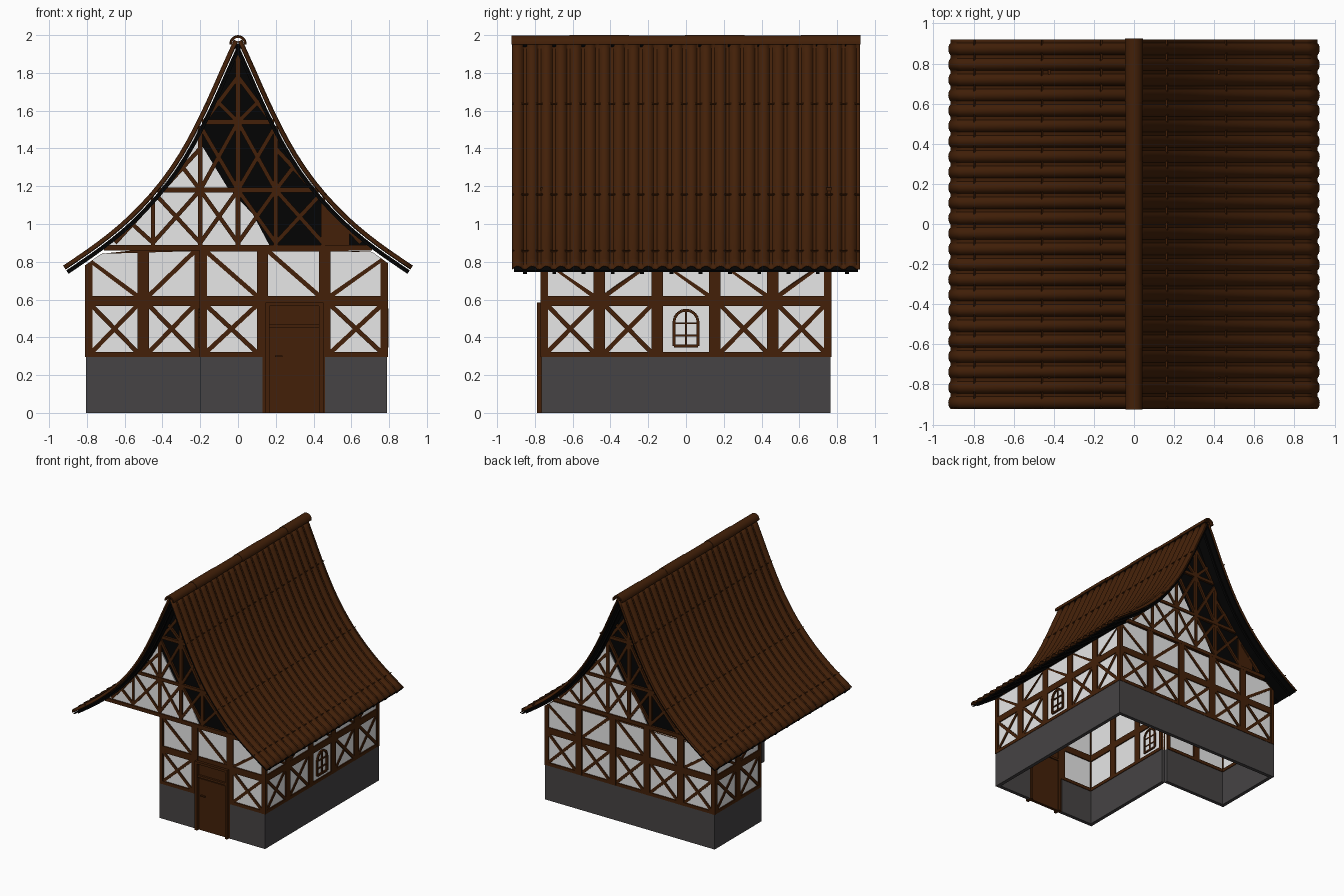
import bpy, bmesh, math
from mathutils import Matrix, Vector

if "Cube" in bpy.data.objects:
    bpy.data.objects.remove(bpy.data.objects["Cube"])


def material(name, rgb):
    m = bpy.data.materials.new(name)
    m.diffuse_color = (*rgb, 1)
    m.use_nodes = True
    m.node_tree.nodes["Principled BSDF"].inputs["Base Color"].default_value = m.diffuse_color
    return m


TIMBER = material("timber brown", (0.056, 0.0145, 0.0025))
TILE = material("roof tile brown", (0.055, 0.0143, 0.0025))
WHITE = material("plaster white", (0.8, 0.8, 0.8))
STONE = material("stone grey", (0.061, 0.057, 0.058))
BLACK = material("dark roof lining", (0.0012, 0.0012, 0.0012))
ID = Matrix.Identity(4)


def finish(name, bm, mat, smooth=False):
    bmesh.ops.recalc_face_normals(bm, faces=bm.faces)
    me = bpy.data.meshes.new(name)
    bm.to_mesh(me)
    bm.free()
    me.materials.append(mat)
    ob = bpy.data.objects.new(name, me)
    bpy.context.collection.objects.link(ob)
    if smooth:
        bpy.ops.object.select_all(action='DESELECT')
        ob.select_set(True)
        bpy.context.view_layer.objects.active = ob
        bpy.ops.object.shade_smooth_by_angle(angle=math.radians(40))
    return ob


def prism(bm, M, poly, d0, d1):
    """Extrude a (u, z) polygon between two depths in the frame M."""
    a = [bm.verts.new(M @ Vector((u, d0, z))) for u, z in poly]
    b = [bm.verts.new(M @ Vector((u, d1, z))) for u, z in poly]
    n = len(poly)
    bm.faces.new(a)
    bm.faces.new(b[::-1])
    for i in range(n):
        bm.faces.new((a[i], b[i], b[(i + 1) % n], a[(i + 1) % n]))


def rect(bm, M, u0, u1, z0, z1, d0, d1):
    prism(bm, M, [(u0, z0), (u1, z0), (u1, z1), (u0, z1)], d0, d1)


def bar(bm, M, a, b, w, d0, d1):
    a, b = Vector(a), Vector(b)
    t = (b - a).normalized() * w / 2
    s = Vector((-t.y, t.x))
    prism(bm, M, [a + s, a - s, b - s, b + s], d0, d1)


# ---- timber-framed walls on an L-shaped plan ----
def window(bm, M, u):
    r, spring, low = 0.064, 0.48, 0.355
    arch = [(u + r * math.cos(math.pi * i / 8), spring + r * math.sin(math.pi * i / 8)) for i in range(9)]
    pts = [(u + r, low)] + arch + [(u - r, low)]
    for a, b in zip(pts, pts[1:] + pts[:1]):
        bar(bm, M, a, b, 0.015, -0.035, 0.008)
    bar(bm, M, (u, low), (u, spring + r), 0.009, -0.03, 0.004)
    for z in (0.41, 0.475):
        bar(bm, M, (u - r, z), (u + r, z), 0.009, -0.03, 0.004)


def under_eave(bm):
    """Lower anything that would poke through the roof near the eaves."""
    for v in bm.verts:
        v.co.z = min(v.co.z, 0.86 - (abs(v.co.x) - 0.70) * 0.72 if abs(v.co.x) > 0.69 else 9)


def wall(name, p0, p1, lower, upper):
    p0, p1 = Vector((*p0, 0)), Vector((*p1, 0))
    L = (p1 - p0).length
    u = (p1 - p0) / L
    M = Matrix(((u.x, u.y, 0, p0.x), (u.y, -u.x, 0, p0.y), (0, 0, 1, 0), (0, 0, 0, 1)))
    n = len(lower)
    s = L / n
    wood, plaster, base = bmesh.new(), bmesh.new(), bmesh.new()
    rect(wood, M, 0, L, 0.565, 0.62, -0.035, 0.003)
    cuts = [0, 0.08, L - 0.08, L]
    for c0, c1 in zip(cuts, cuts[1:]):
        rect(wood, M, c0, c1, 0.855, 0.89, -0.035, 0.003)
        rect(plaster, M, c0, c1, 0.6, 0.88, -0.025, -0.006)
    for i in range(n + 1):
        c = i * s
        rect(wood, M, max(c - 0.03, 0), min(c + 0.03, L), 0.295, 0.86, -0.035, 0.004)
    for i in range(n):
        a, b = i * s + 0.025, (i + 1) * s - 0.025
        if lower[i] != "D":
            rect(plaster, M, i * s, (i + 1) * s, 0.295, 0.6, -0.025, -0.006)
            rect(base, M, i * s, (i + 1) * s, 0, 0.296, -0.03, 0)
            rect(wood, M, a, b, 0.295, 0.322, -0.035, 0.003)
        if lower[i] == "X":
            bar(wood, M, (a, 0.315), (b, 0.575), 0.024, -0.02, 0.001)
            bar(wood, M, (a, 0.575), (b, 0.315), 0.024, -0.02, 0.002)
        if lower[i] == "W":
            window(wood, M, (a + b) / 2)
        za, zb = (0.86, 0.615) if upper[i] == "\\" else (0.615, 0.86)
        bar(wood, M, (a, za), (b, zb), 0.024, -0.02, 0.001)
    under_eave(wood)
    under_eave(plaster)
    finish(name + "_timbers", wood, TIMBER)
    finish(name + "_plaster", plaster, WHITE)
    finish(name + "_stone_base", base, STONE)


X0, X1, XC, Y1, YC = -0.805, 0.79, -0.2, 0.765, 0.14
wall("front_wall", (XC, -Y1), (X1, -Y1), "XDX", "\\\\/")
wall("right_wall", (X1, -Y1), (X1, Y1), "XXWXX", "\\/\\\\/")
wall("back_wall", (X1, Y1), (X0, Y1), "XXXXX", "\\/\\\\/")
wall("left_wall", (X0, Y1), (X0, YC), "XX", "\\/")
wall("recess_front_wall", (X0, YC), (XC, YC), "XX", "\\/")
wall("recess_side_wall", (XC, YC), (XC, -Y1), "WXX", "\\\\/")

# ---- door ----
bm = bmesh.new()
rect(bm, ID, 0.13, 0.46, 0, 0.6, -0.765, -0.74)
for x in (0.145, 0.43):
    rect(bm, ID, x, x + 0.022, 0, 0.58, -0.79, -0.73)
rect(bm, ID, 0.145, 0.452, 0.565, 0.585, -0.79, -0.73)
rect(bm, ID, 0.167, 0.43, 0.45, 0.468, -0.782, -0.73)
rect(bm, ID, 0.175, 0.425, 0.015, 0.44, -0.772, -0.74)
rect(bm, ID, 0.195, 0.235, 0.295, 0.305, -0.785, -0.77)
finish("door", bm, TIMBER)

# ---- roof profile (right half, ridge to eave), smoothed ----
KNOTS = [Vector(p) for p in ((0.02, 1.975), (0.09, 1.82), (0.17, 1.64), (0.265, 1.45), (0.36, 1.295),
                             (0.465, 1.16), (0.58, 1.04), (0.69, 0.945), (0.80, 0.863), (0.925, 0.778))]
PROFILE = []
for i in range(9):
    p0, p1, p2, p3 = KNOTS[max(i - 1, 0)], KNOTS[i], KNOTS[i + 1], KNOTS[min(i + 2, 9)]
    for t in (0, 0.5):
        PROFILE.append(0.5 * (2 * p1 + (p2 - p0) * t + (2 * p0 - 5 * p1 + 4 * p2 - p3) * t * t
                              + (3 * p1 - p0 - 3 * p2 + p3) * t ** 3))
PROFILE.append(KNOTS[-1])
LAST = len(PROFILE) - 1


def off(i, d):
    t = PROFILE[min(i + 1, LAST)] - PROFILE[max(i - 1, 0)]
    return PROFILE[i] + Vector((-t.y, t.x)).normalized() * d


def slope_strip(bm, side, o0, o1, y0, y1):
    for i in range(LAST):
        q = [off(i, o0), off(i + 1, o0), off(i + 1, o1), off(i, o1)]
        prism(bm, ID, [(side * p.x, p.y) for p in q], y0, y1)


# ribbed tiles running down each slope
HALF, RIBS, STEP = 0.92, 24, 8
for side, label in ((1, "right"), (-1, "left")):
    bm = bmesh.new()
    grid = []
    for i in range(LAST + 1):
        row = []
        for j in range(RIBS * STEP + 1):
            f = (j % STEP) / STEP
            h = 0.019 * math.sin(math.pi * f / 0.75) ** 0.7 if 0 < f < 0.75 else 0
            p = off(i, -0.02 + h)
            row.append(bm.verts.new((side * p.x, -HALF + 2 * HALF * j / (RIBS * STEP), p.y)))
        grid.append(row)
    for r0, r1 in zip(grid, grid[1:]):
        for j in range(RIBS * STEP):
            bm.faces.new((r0[j], r0[j + 1], r1[j + 1], r1[j]))
    ob = finish(label + "_roof_tiles", bm, TILE, True)
    mod = ob.modifiers.new("thickness", 'SOLIDIFY')
    mod.thickness = 0.006
    mod.offset = 0

    # thin course lines where the tile rows overlap
    bm = bmesh.new()
    for i in (4, 10, 16):
        a, b = off(i, -0.012), off(i, -0.003)
        bar(bm, ID, (side * a.x, a.y), (side * b.x, b.y), 0.006, -HALF, HALF)
    finish(label + "_tile_courses", bm, TILE)

    # dark lining with rafters below it
    bm = bmesh.new()
    slope_strip(bm, side, -0.038, -0.028, -0.91, 0.91)
    for k in range(12):
        y = -0.8525 + 0.155 * k
        slope_strip(bm, side, -0.05, -0.035, y - 0.01, y + 0.01)
    finish(label + "_roof_lining", bm, BLACK)

# ridge caps
bm = bmesh.new()
N = 6
for k in range(N):
    y0 = -HALF - 0.004 + k * 2 * HALF / N
    r = 0.046 if k % 2 else 0.043
    ang = [math.radians(-5 + 190 * i / 12) for i in range(13)]
    ring = [(q * math.cos(a), 1.954 + q * math.sin(a)) for q, seq in ((r, ang), (r - 0.012, ang[::-1])) for a in seq]
    prism(bm, ID, ring, y0, y0 + 2 * HALF / N + 0.008)
finish("ridge_caps", bm, TILE, True)

# ---- dark attic body ----
right = [tuple(off(i, -0.036)) for i in range(2, 15)] + [(0.72, 0.87)]
bm = bmesh.new()
prism(bm, ID, [(-x, z) for x, z in right[::-1]] + [(0, 1.94)] + right, -0.752, 0.752)
finish("attic_body", bm, BLACK)

# ---- gables: the back is the front turned half round ----
PANELS = [[(-0.71, 0.88), (-0.55, 1.02), (-0.42, 1.17), (-0.31, 1.33), (-0.2, 1.52),
           (-0.2, 1.43), (-0.06, 1.2), (0.08, 1.05), (0.17, 0.88)]]
CENTRE = [((-0.71, 0.875), (0.71, 0.875), 0.03), ((-0.43, 1.18), (0.43, 1.18), 0.026),
          ((-0.19, 1.54), (0.19, 1.54), 0.026), ((0, 0.88), (0, 1.93), 0.026)]
MIRRORED = [((0.2, 0.88), (0.2, 1.51), 0.026), ((0.45, 0.88), (0.45, 1.14), 0.022),
            ((0.2, 1.18), (0.45, 0.9), 0.022), ((0.2, 0.9), (0.43, 1.15), 0.022),
            ((0, 1.18), (0.2, 0.9), 0.022), ((0, 0.9), (0.2, 1.18), 0.022),
            ((0.45, 0.9), (0.56, 1.0), 0.022), ((0.65, 0.9), (0.45, 1.12), 0.022),
            ((0, 1.18), (0.2, 1.52), 0.022), ((0, 1.54), (0.2, 1.18), 0.022),
            ((0.2, 1.18), (0.30, 1.31), 0.022), ((0.4, 1.18), (0.2, 1.4), 0.022),
            ((0, 1.54), (0.12, 1.66), 0.022), ((0.18, 1.54), (0, 1.78), 0.022)]
for label, turn in (("front", 0), ("back", math.pi)):
    M = Matrix.Rotation(turn, 4, 'Z')
    bm = bmesh.new()
    for panel in PANELS:
        prism(bm, M, panel, -0.759, -0.75)
    finish(label + "_gable_plaster", bm, WHITE)
    bm = bmesh.new()
    for a, b, w in CENTRE:
        bar(bm, M, a, b, w, -0.77, -0.745)
    for a, b, w in MIRRORED:
        for s in (1, -1):
            bar(bm, M, (s * a[0], a[1]), (s * b[0], b[1]), w, -0.767, -0.745)
    prism(bm, M, [(0.46, 0.89), (0.59, 0.89), (0.59, 0.98), (0.46, 1.11)], -0.76, -0.75)
    finish(label + "_gable_timbers", bm, TIMBER)
